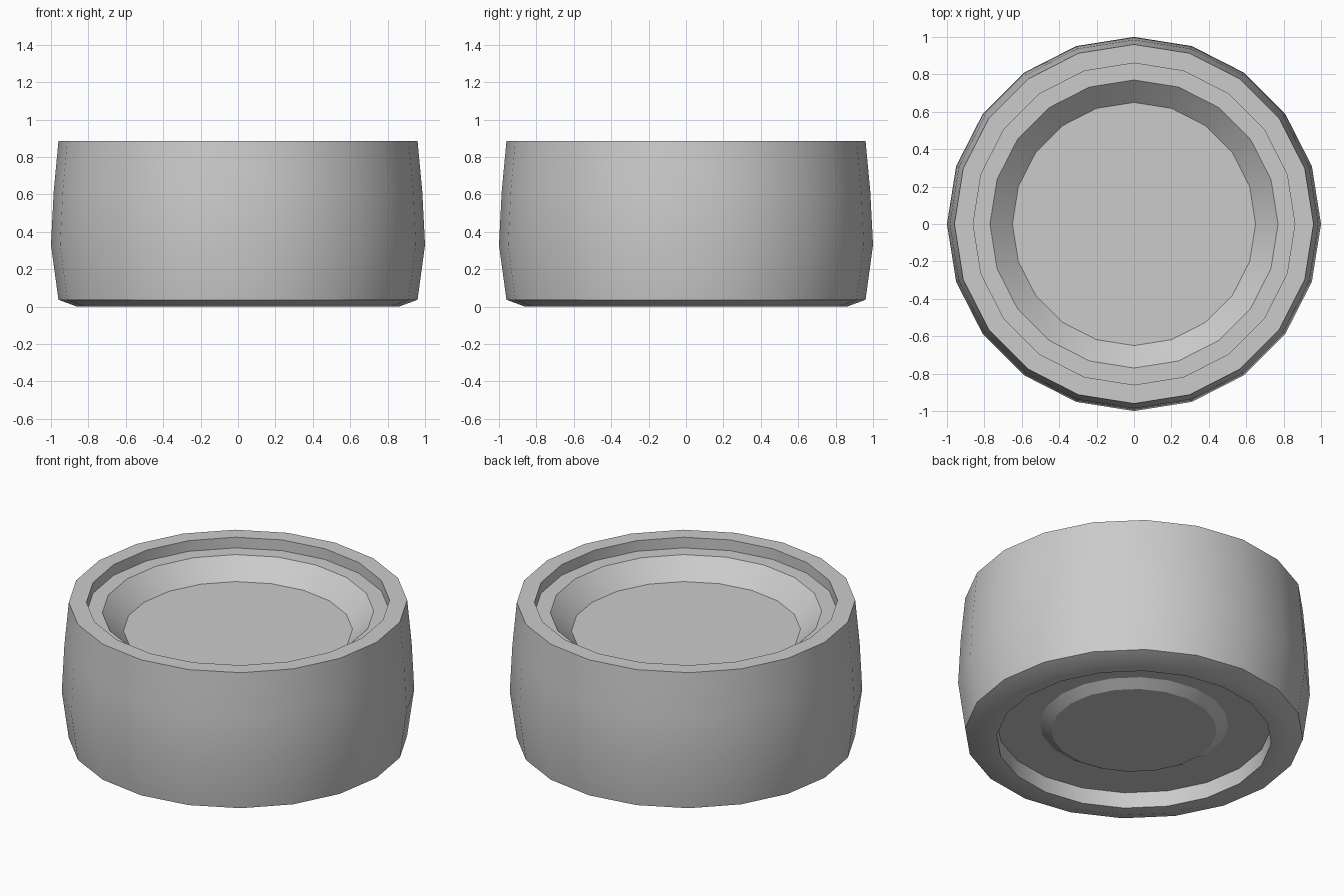
import bpy, bmesh
from math import cos, sin, tau, radians

if "Cube" in bpy.data.objects:
    bpy.data.objects.remove(bpy.data.objects["Cube"])

SIDES = 20


def lathe(name, profile, cap=None):
    """Spin (radius, z) points around z; cap closes the first or last ring."""
    bm = bmesh.new()
    rings = [[bm.verts.new((r * cos(tau * i / SIDES), r * sin(tau * i / SIDES), z))
              for i in range(SIDES)] for r, z in profile]
    for a, b in zip(rings, rings[1:]):
        for i in range(SIDES):
            j = (i + 1) % SIDES
            bm.faces.new((a[i], b[i], b[j], a[j]))
    if cap == "top":
        bm.faces.new(rings[0])
    elif cap == "bottom":
        bm.faces.new(rings[-1][::-1])
    mesh = bpy.data.meshes.new(name)
    bm.to_mesh(mesh)
    bm.free()
    obj = bpy.data.objects.new(name, mesh)
    bpy.context.collection.objects.link(obj)
    bpy.ops.object.select_all(action='DESELECT')
    obj.select_set(True)
    bpy.context.view_layer.objects.active = obj
    bpy.ops.object.shade_smooth_by_angle(angle=radians(27))
    return obj


# Dished face on the upper side
lathe("hub_front", [(0.65, 0.705), (0.77, 0.818), (0.86, 0.818)], cap="top")

# Bulging tread with its upper lip and chamfered lower lip
lathe("tyre", [(0.86, 0.818), (0.86, 0.885), (0.96, 0.885), (0.985, 0.62),
               (1.0, 0.33), (0.96, 0.037), (0.86, 0.0), (0.78, 0.0), (0.78, 0.10)])

# Recessed underside with a low tapered boss
lathe("hub_back", [(0.78, 0.10), (0.535, 0.10), (0.47, 0.06)], cap="bottom")
